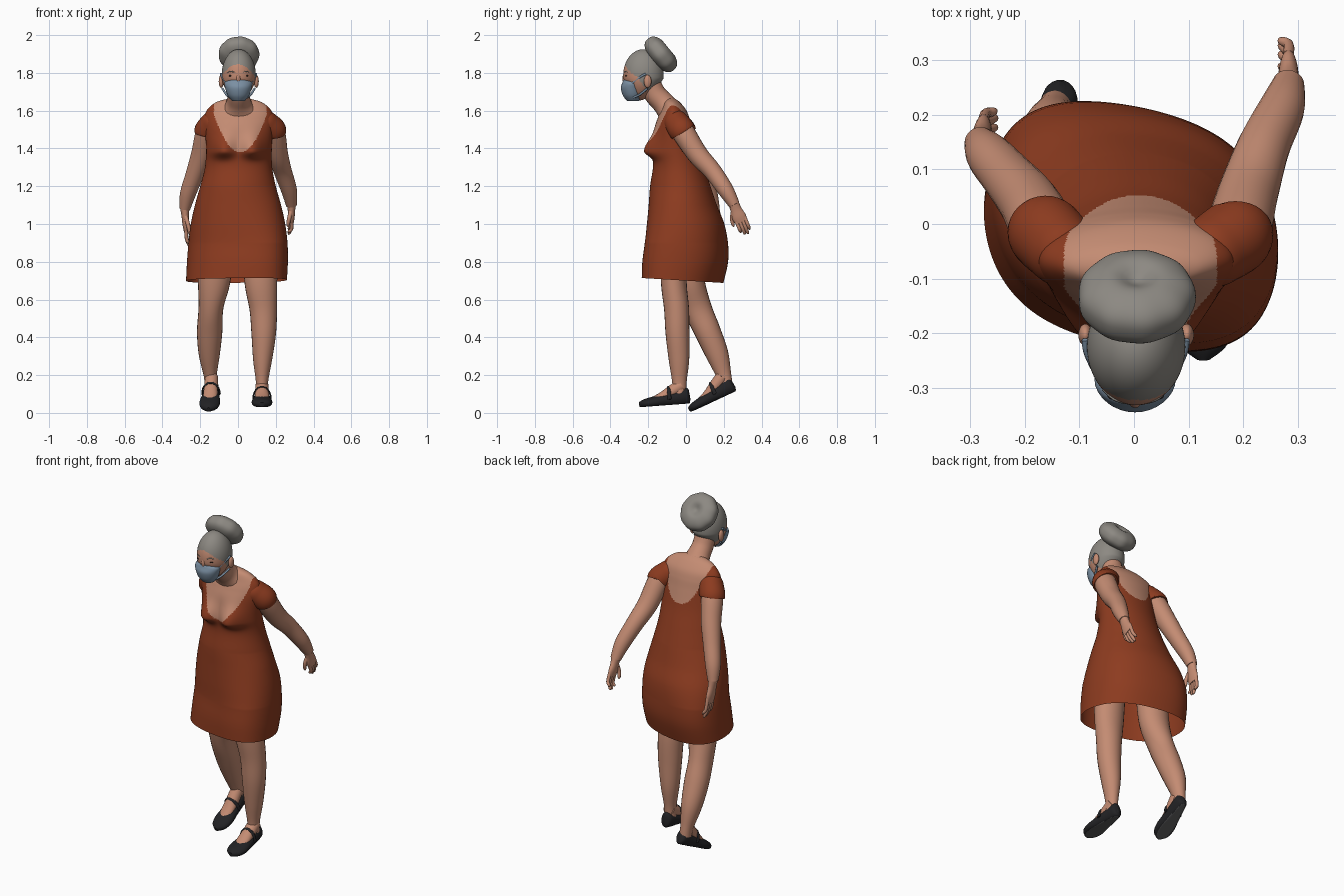
import bpy, bmesh, math
from mathutils import Vector, Matrix

if "Cube" in bpy.data.objects:
    bpy.data.objects.remove(bpy.data.objects["Cube"], do_unlink=True)


def material(name, *rgb):
    m = bpy.data.materials.new(name)
    m.use_nodes = True
    m.diffuse_color = (*rgb, 1)
    m.node_tree.nodes["Principled BSDF"].inputs["Base Color"].default_value = (*rgb, 1)
    return m


SKIN = material("skin", .55, .26, .17)
DRESS = material("rust_dress", .265, .044, .014)
HAIR = material("grey_hair", .265, .25, .225)
SHOE = material("black_leather", .016, .016, .018)
SOLE = material("grey_sole", .09, .09, .092)
MASK = material("blue_mask", .2, .28, .37)
EYE = material("dark_eye", .035, .02, .015)
X, Y, Z = Vector((1, 0, 0)), Vector((0, 1, 0)), Vector((0, 0, 1))


def finish(bm, name, mats, rule=None, matrix=None):
    """Turn a bmesh into a smooth object; rule picks a material per face."""
    bmesh.ops.recalc_face_normals(bm, faces=bm.faces)
    for f in bm.faces:
        f.smooth = True
        if rule:
            f.material_index = int(rule(f.calc_center_median()))
    if matrix:
        bm.transform(matrix)
    me = bpy.data.meshes.new(name)
    bm.to_mesh(me)
    bm.free()
    me.set_sharp_from_angle(angle=math.radians(50))
    for m in mats:
        me.materials.append(m)
    bpy.context.collection.objects.link(bpy.data.objects.new(name, me))


def spline(rows, steps):
    """Smooth interpolation through rows of numbers."""
    rows = [Vector(r) for r in rows]
    out = []
    for i in range(len(rows) - 1):
        a, b = rows[max(i - 1, 0)], rows[i]
        c, d = rows[i + 1], rows[min(i + 2, len(rows) - 1)]
        for s in range(steps):
            t = s / steps
            out.append(b + (c - a) * (t / 2) + (a * 2 - b * 5 + c * 4 - d) * (t * t / 2)
                       + (b * 3 - a - c * 3 + d) * (t ** 3 / 2))
    return out + [rows[-1]]


def tube(name, rows, mats, sides=24, steps=6, flat=False, ref=X, shape=None,
         open_start=False, rule=None, matrix=None):
    """Sweep ellipses along rows of (x, y, z, width radius, depth radius)."""
    pts = spline([tuple(r) if len(r) == 5 else (*r, r[-1]) for r in rows], steps)
    bm = bmesh.new()
    rings = []
    for i, p in enumerate(pts):
        q, r = pts[max(i - 1, 0)], pts[min(i + 1, len(pts) - 1)]
        tan = Z if flat else (Vector(r[:3]) - Vector(q[:3])).normalized()
        side = (ref - tan * ref.dot(tan)).normalized()
        up = tan.cross(side)
        ring = []
        for k in range(sides):
            a = math.tau * k / sides
            co = Vector(p[:3]) + side * (p[3] * math.cos(a)) + up * (p[4] * math.sin(a))
            ring.append(bm.verts.new(shape(co) if shape else co))
        rings.append(ring)
    for lo, hi in zip(rings, rings[1:]):
        for k in range(sides):
            n = (k + 1) % sides
            bm.faces.new((lo[k], lo[n], hi[n], hi[k]))
    bm.faces.new(rings[-1])
    if not open_start:
        bm.faces.new(rings[0])
    finish(bm, name, mats, rule, matrix)


def ball(name, center, radii, mats, shape=None, rule=None, seg=24):
    bm = bmesh.new()
    bmesh.ops.create_uvsphere(bm, u_segments=seg, v_segments=seg * 3 // 4, radius=1)
    for v in bm.verts:
        co = Vector(center) + Matrix.Diagonal(radii) @ v.co
        v.co = shape(co) if shape else co
    finish(bm, name, mats, rule)


# Dress and upper body: one skin with a scooped neckline, skirt open below
def dress_shape(co):
    x, y, z = co
    skirt = min(1, max(0, (1.2 - z) / .3))
    y *= 1 + .22 * skirt * (x / .26) ** 2
    y -= .18 * x * skirt
    z -= .06 * y * max(0, (.8 - z) / .1)
    if y < -.07:
        fall = .08 if z > 1.385 else .035
        y -= .058 * math.exp(-((abs(x) - .08) / .06) ** 2 - ((z - 1.385) / fall) ** 2)
    return Vector((x, y, z))


def neckline(c):
    low, power = (1.38, .5) if c.y < -.05 else (1.425, .4)
    return c.z > low and abs(c.x - .012) < .14 * min(1, (c.z - low) / .2) ** power


tube("dress", [(-.008, -.02, .7, .267, .207), (-.003, -.005, .8, .267, .218),
               (0, .002, .9, .262, .212), (0, -.002, 1, .25, .202), (0, -.017, 1.1, .228, .18),
               (0, -.03, 1.2, .2, .16), (.003, -.04, 1.3, .178, .135),
               (.005, -.057, 1.4, .174, .117), (.005, -.067, 1.5, .18, .1),
               (.005, -.066, 1.56, .182, .084), (.005, -.066, 1.605, .168, .066),
               (.005, -.075, 1.645, .12, .042), (.005, -.08, 1.665, .05, .02)],
     [DRESS, SKIN], sides=160, steps=16, flat=True, shape=dress_shape,
     open_start=True, rule=neckline)
tube("neck", [(.004, -.2, 1.76, .06), (.004, -.165, 1.69, .058), (.004, -.12, 1.64, .068, .06),
              (.005, -.085, 1.595, .105, .066), (.005, -.065, 1.55, .12, .06)], [SKIN])


# Head with hair above a sloping hairline
def head_shape(co):
    t = max(0, (1.77 - co.z) / .115)
    co.x = .004 + (co.x - .004) * (1 - .25 * t * t)
    co.y += (-.265 - co.y) * .4 * t
    return co


def hairline(c):
    limit = 1.845 - 8 * c.x ** 2 - max(0, c.y + .255) * 1.9
    return c.z > max(1.7, limit)


ball("head", (.004, -.225, 1.79), (.09, .107, .135), [SKIN, HAIR], head_shape, hairline, 96)

# Hair bun: a fat dimpled disc tipped backwards, lightly fluted
bm = bmesh.new()
bmesh.ops.create_uvsphere(bm, u_segments=72, v_segments=36, radius=1)
for v in bm.verts:
    r = math.hypot(v.co.x, v.co.y)
    flute = 1 + .012 * r * math.cos(9 * math.atan2(v.co.y, v.co.x))
    dimple = 1 - .4 * math.exp(-(r / .3) ** 2)
    v.co = Vector((v.co.x * flute * .107, v.co.y * flute * .107,
                   math.copysign(abs(v.co.z) ** .8, v.co.z) * dimple * .06))
finish(bm, "hair_bun", [HAIR],
       matrix=Matrix.Translation((.005, -.133, 1.898)) @ Matrix.Rotation(-.88, 4, 'X'))

# Face mask and facial features
tube("face_mask", [(.002, -.28, 1.652, .034, .033), (.002, -.284, 1.68, .056, .05),
                   (.002, -.287, 1.72, .07, .058), (.002, -.285, 1.748, .073, .052),
                   (.002, -.288, 1.762, .05, .044)], [MASK], flat=True, sides=32)
tube("nose", [(.002, -.318, 1.8, .008), (.002, -.326, 1.775, .011), (.002, -.318, 1.745, .013)],
     [SKIN], sides=12)
for s, label in ((1, "left"), (-1, "right")):
    ball(label + "_ear", (.004 + s * .093, -.203, 1.755), (.013, .02, .034), [SKIN])
    ball(label + "_eye", (.003 + s * .04, -.314, 1.785), (.012, .008, .005), [EYE])
    tube(label + "_eyebrow", [(.003 + s * .02, -.328, 1.802, .002), (.003 + s * .04, -.32, 1.808, .003),
                              (.003 + s * .06, -.303, 1.802, .002)], [HAIR], sides=8, ref=Z)
    tube(label + "_upper_mask_strap", [(.003 + s * .066, -.285, 1.745, .006),
         (.003 + s * .088, -.24, 1.78, .006), (.003 + s * .093, -.212, 1.795, .006)], [MASK], sides=8)
    tube(label + "_lower_mask_strap", [(.003 + s * .045, -.28, 1.67, .006),
         (.003 + s * .064, -.245, 1.685, .006), (.003 + s * .085, -.205, 1.717, .006)], [MASK], sides=8)


# Arms, sleeves and hands
def hand(label, wrist, tip):
    w, d = Vector(wrist), Vector(tip) - Vector(wrist)
    n = d.cross(X).normalized()

    def row(along, across, bend, *radii):
        return (*(w + d * along + n * across + X * bend), *radii)
    inward = -.012 if wrist[0] > 0 else .012
    tube(label + "_palm", [row(-.08, 0, 0, .026, .028), row(.15, .002, 0, .02, .03),
                           row(.4, .002, 0, .017, .037), row(.58, 0, 0, .012, .032)], [SKIN])
    for i, reach in enumerate((.88, .98, 1, .9)):
        off = (1.5 - i) * .0165
        tube(f"{label}_finger_{i + 1}", [row(.45, off, 0, .01), row(.75, off, 0, .0095),
             row(reach - .05, off, inward, .008), row(reach, off, inward * 1.4, .003)],
             [SKIN], sides=10, steps=4)
    tube(label + "_thumb", [row(.12, .015, 0, .012), row(.35, .04, inward, .011),
                            row(.55, .047, inward * 1.5, .009), row(.62, .047, inward * 1.5, .003)],
         [SKIN], sides=10, steps=4)


arms = {
    "left": ([(.13, -.06, 1.55, .045), (.183, -.024, 1.5, .06), (.21, .06, 1.37, .055),
              (.237, .14, 1.28, .048), (.27, .21, 1.18, .042), (.283, .257, 1.1, .029)],
             (.283, .322, .945)),
    "right": ([(-.12, -.06, 1.55, .045), (-.16, -.018, 1.495, .059), (-.193, .04, 1.37, .055),
               (-.23, .085, 1.26, .048), (-.265, .125, 1.16, .042), (-.282, .15, 1.08, .029)],
              (-.268, .187, .87))}
for label, (rows, tip) in arms.items():
    tube(label + "_arm", rows, [SKIN])
    hand(label, rows[-1][:3], tip)
    a, b, c = (Vector(r[:3]) for r in rows[:3])
    tube(label + "_sleeve", [(*(a * 1.5 - b * .5), .035), (*a, .062), (*a.lerp(b, .5), .068),
                             (*b, .07), (*b.lerp(c, .1), .068)], [DRESS], sides=32)

# Legs
tube("left_leg", [(.12, -.05, 1, .09, .08), (.12, -.065, .72, .088, .069), (.134, -.05, .55, .073, .066),
                  (.136, -.045, .42, .065, .063), (.13, -.037, .28, .05, .054),
                  (.127, -.035, .16, .032, .038), (.127, -.035, .08, .034, .036)], [SKIN])
tube("right_leg", [(-.12, 0, .95, .09, .08), (-.125, .02, .72, .088, .075), (-.143, .06, .56, .066, .074),
                   (-.15, .115, .43, .067, .069), (-.152, .165, .31, .056, .06),
                   (-.147, .2, .2, .035, .04), (-.143, .21, .15, .033, .036)], [SKIN])


# Strapped shoes, built flat with the heel at the origin, then placed
def sole_flat(co):
    return Vector((co.x, co.y, max(co.z, 0)))


for label, heel, pitch, yaw in (("left", (.127, .02, .05), .075, 0),
                                ("right", (-.133, .265, .116), .43, -.09)):
    place = (Matrix.Translation(heel) @ Matrix.Rotation(yaw, 4, 'Z')
             @ Matrix.Rotation(pitch, 4, 'X'))
    tube(label + "_shoe", [(0, .003, .045, .006, .025), (0, -.012, .043, .03, .044),
                           (0, -.07, .033, .039, .042), (0, -.13, .027, .047, .037),
                           (0, -.19, .02, .055, .031), (0, -.24, .016, .044, .024),
                           (0, -.268, .014, .012, .012)],
         [SHOE, SOLE], sides=32, shape=sole_flat, rule=lambda c: c.z < .001, matrix=place)
    tube(label + "_foot", [(0, -.035, .1, .034, .034), (0, -.075, .078, .036, .034),
                           (0, -.115, .058, .037, .03), (0, -.16, .045, .036, .019),
                           (0, -.205, .036, .02, .01)], [SKIN], matrix=place)
    arc = [math.pi * k / 8 for k in range(9)]
    tube(label + "_shoe_strap", [(.047 * math.cos(a), -.105, .03 + .066 * math.sin(a), .01, .005)
                                 for a in arc], [SHOE], sides=10, ref=Y, matrix=place)
